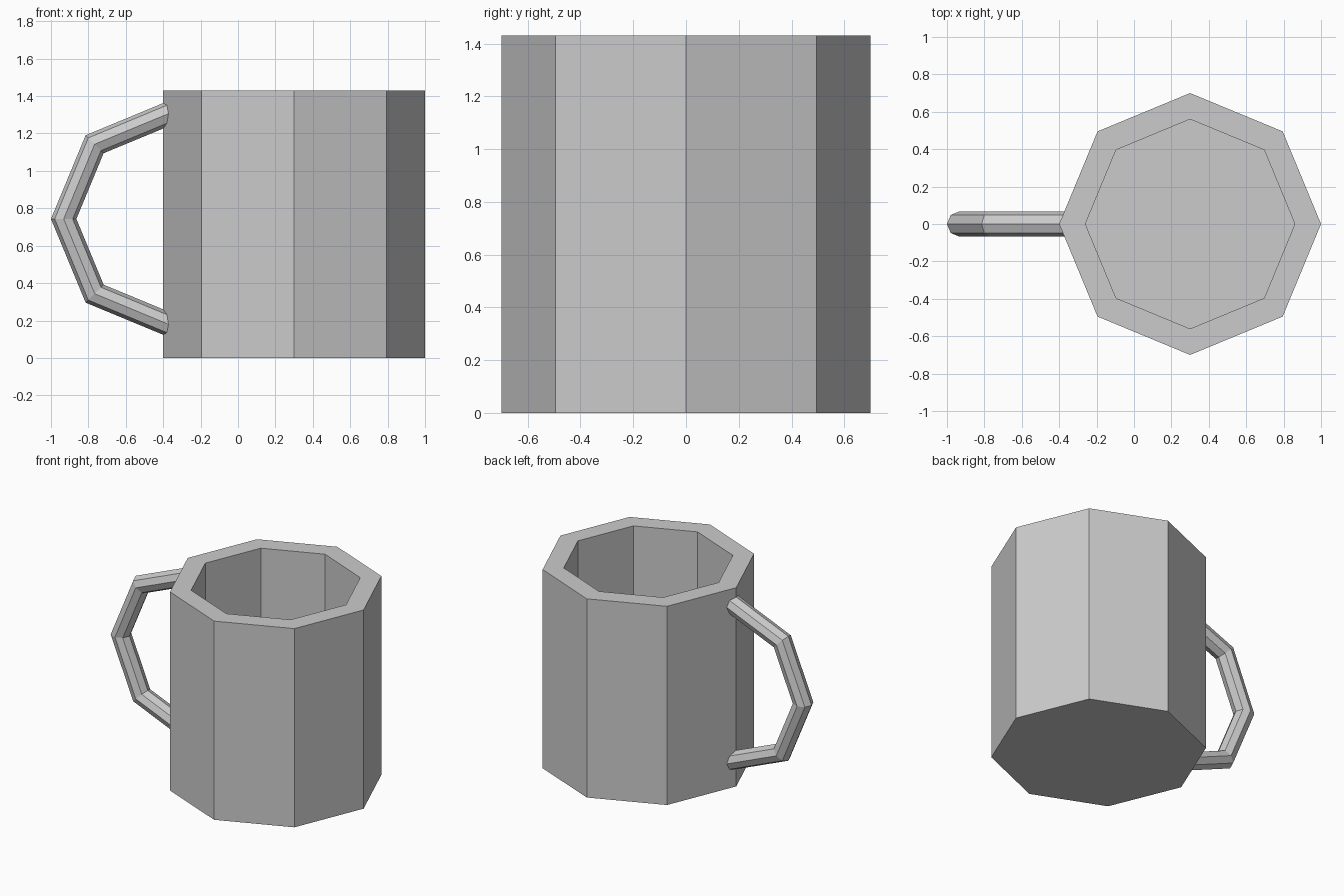
import bpy, bmesh
from math import sin, cos, pi

if "Cube" in bpy.data.objects:
    bpy.data.objects.remove(bpy.data.objects["Cube"])

SIDES = 8


def make_object(name, rings, cap):
    """Skin a list of equal-length vertex rings into a flat-shaded mesh."""
    bm = bmesh.new()
    loops = [[bm.verts.new(p) for p in ring] for ring in rings]
    for a, b in zip(loops, loops[1:]):
        for i in range(SIDES):
            j = (i + 1) % SIDES
            bm.faces.new((a[i], a[j], b[j], b[i]))
    if cap:
        bm.faces.new(loops[0])
        bm.faces.new(loops[-1])
    bmesh.ops.recalc_face_normals(bm, faces=bm.faces[:])
    mesh = bpy.data.meshes.new(name)
    bm.to_mesh(mesh)
    bm.free()
    obj = bpy.data.objects.new(name, mesh)
    bpy.context.collection.objects.link(obj)
    return obj


def octagon(radius, z, cx=0.3):
    return [(cx + radius * cos(2 * pi * i / SIDES),
             radius * sin(2 * pi * i / SIDES), z) for i in range(SIDES)]


def handle_ring(angle, cx=-0.367, cz=0.743, major=0.565, minor=0.068):
    """Cross-section of the handle arc at the given angle in the xz plane."""
    ring = []
    for i in range(SIDES):
        t = 2 * pi * i / SIDES
        r = major + minor * cos(t)
        ring.append((cx + r * cos(angle), minor * sin(t), cz + r * sin(angle)))
    return ring


# Mug body: outer wall, rim, inner wall and floor
profile = [(0.70, 0.0), (0.70, 1.43), (0.56, 1.43), (0.56, 0.14)]
make_object("mug_body", [octagon(r, z) for r, z in profile], cap=True)

# Handle: half of an eight-segment ring, ends meeting the body
make_object("handle", [handle_ring(pi / 2 + k * pi / 4) for k in range(5)], cap=True)
